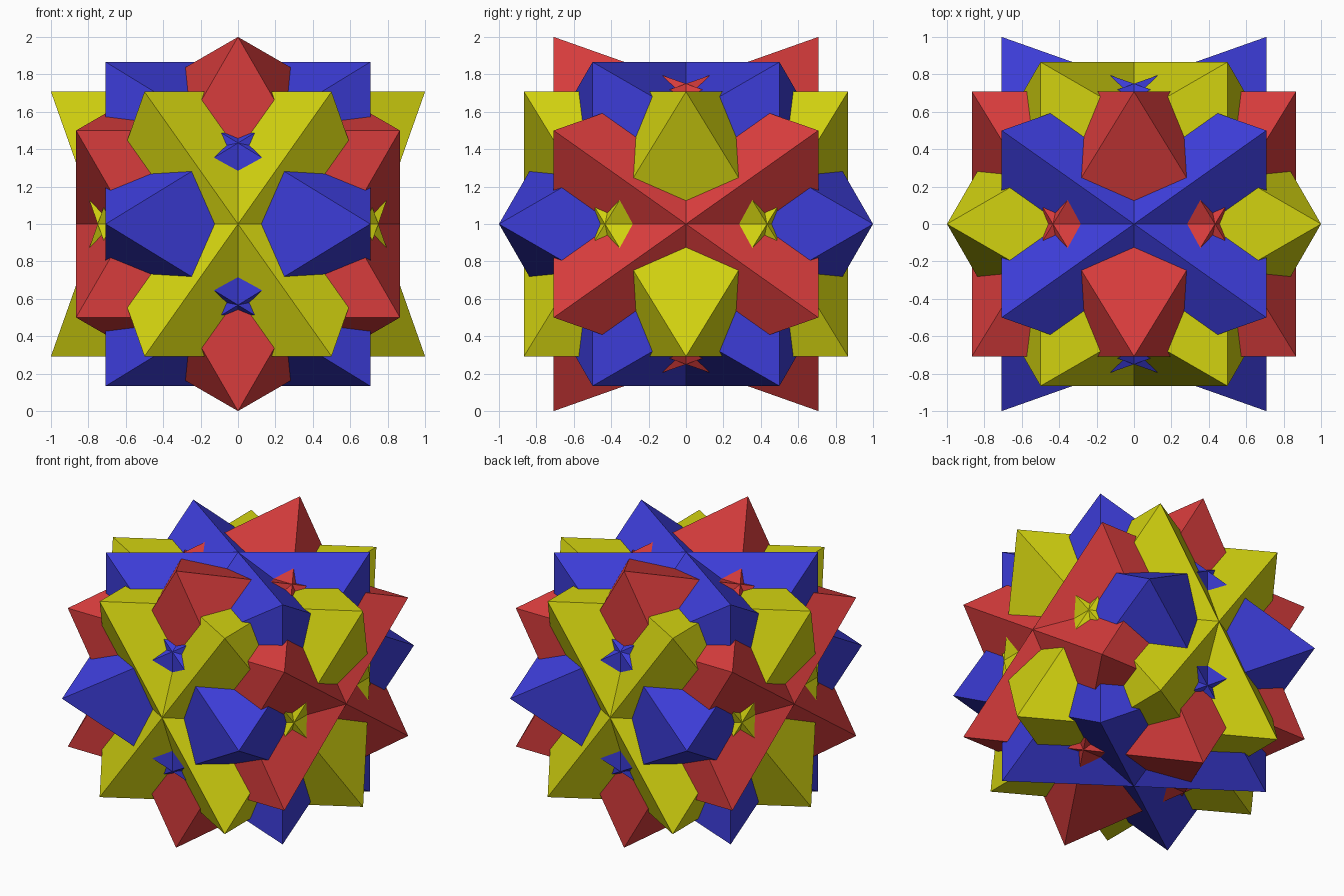
import bpy, bmesh
from math import cos, sin, radians, sqrt
from mathutils import Vector

if "Cube" in bpy.data.objects:
    bpy.data.objects.remove(bpy.data.objects["Cube"])

H = sqrt(0.5)            # half distance between the two opposite triangles
CENTRE = Vector((0, 0, 1))


def material(name, rgb):
    m = bpy.data.materials.new(name)
    m.diffuse_color = (*rgb, 1)
    m.use_nodes = True
    m.node_tree.nodes["Principled BSDF"].inputs["Base Color"].default_value = m.diffuse_color
    return m


def octahedron(name, place, turn, mat):
    """Regular octahedron standing on a triangle; place() maps (u, v, axis) to xyz."""
    bm = bmesh.new()
    for i in range(6):
        a = radians(60 * i + turn)
        w = H if i % 2 == 0 else -H
        bm.verts.new(Vector(place(cos(a), sin(a), w)) + CENTRE)
    bmesh.ops.convex_hull(bm, input=bm.verts)
    bmesh.ops.recalc_face_normals(bm, faces=bm.faces)
    mesh = bpy.data.meshes.new(name)
    bm.to_mesh(mesh)
    bm.free()
    mesh.materials.append(mat)
    obj = bpy.data.objects.new(name, mesh)
    bpy.context.collection.objects.link(obj)


# One twin pair of octahedra per colour, each pair about its own axis
pairs = [
    ("blue", (0.045, 0.045, 0.68), lambda u, v, w: (w, u, v)),    # axis x
    ("yellow", (0.65, 0.65, 0.005), lambda u, v, w: (u, v, w)),   # axis z
    ("red", (0.68, 0.045, 0.045), lambda u, v, w: (v, w, u)),     # axis y
]
for colour, rgb, place in pairs:
    mat = material(colour, rgb)
    octahedron(colour + "_octahedron", place, 0, mat)
    octahedron(colour + "_octahedron_turned", place, 60, mat)
